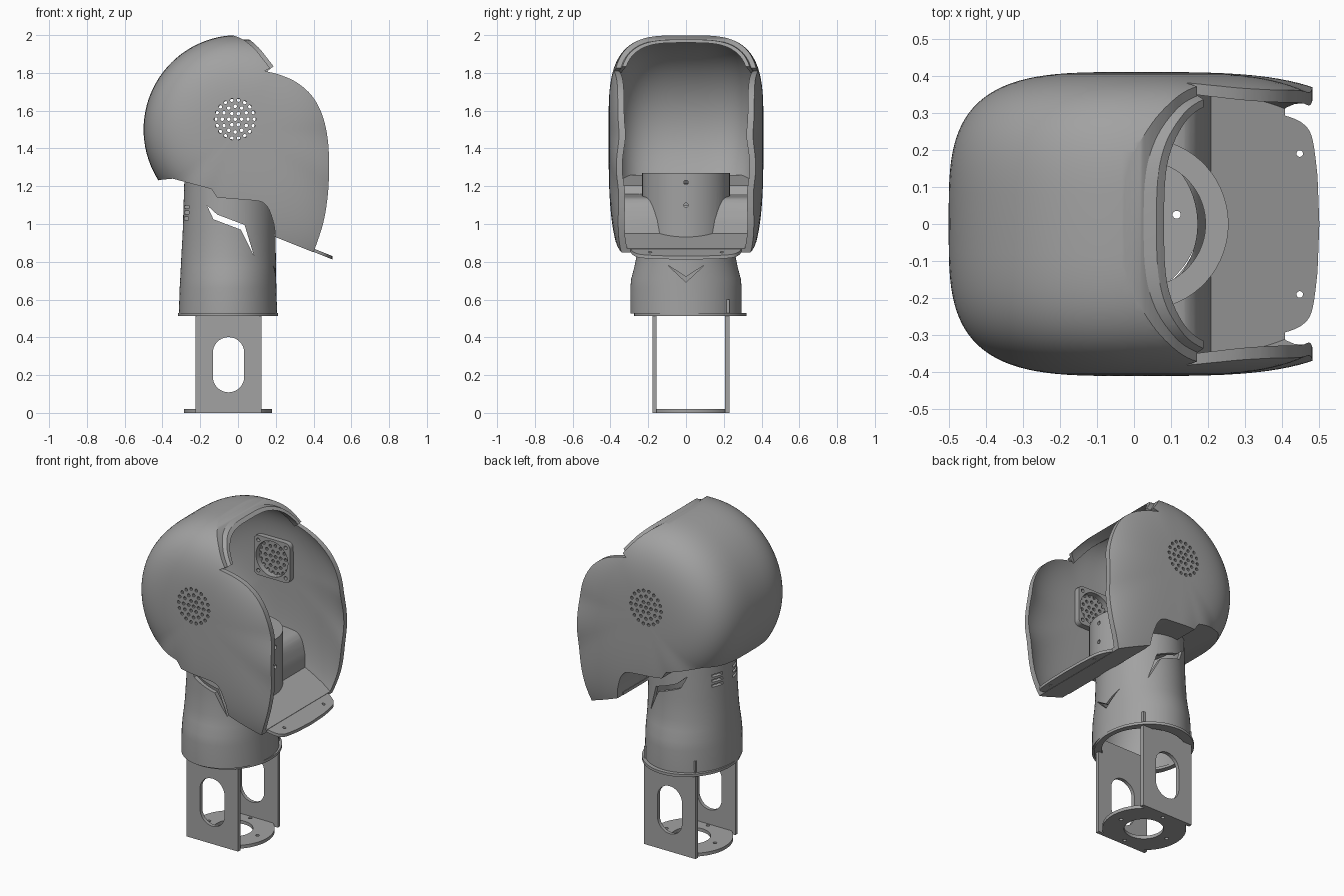
import bpy, bmesh, math
from mathutils import Vector

cube = bpy.data.objects.get("Cube")
if cube:
    bpy.data.objects.remove(cube, do_unlink=True)

grey = bpy.data.materials.new("shell grey")
grey.use_nodes = True
colour = (0.36, 0.36, 0.36, 1)
grey.diffuse_color = colour
grey.node_tree.nodes["Principled BSDF"].inputs["Base Color"].default_value = colour


def make(name, bm):
    bmesh.ops.recalc_face_normals(bm, faces=bm.faces)
    mesh = bpy.data.meshes.new(name)
    bm.to_mesh(mesh)
    bm.free()
    mesh.materials.append(grey)
    obj = bpy.data.objects.new(name, mesh)
    bpy.context.collection.objects.link(obj)
    return obj


def loft(name, rings, closed=False):
    """Skin equal-length rings; cap the ends, or join last to first."""
    bm = bmesh.new()
    vs = [[bm.verts.new(p) for p in ring] for ring in rings]
    n = len(vs[0])
    pairs = list(zip(vs, vs[1:])) + ([(vs[-1], vs[0])] if closed else [])
    for a, b in pairs:
        for i in range(n):
            bm.faces.new((a[i], a[(i + 1) % n], b[(i + 1) % n], b[i]))
    if not closed:
        bm.faces.new(vs[0])
        bm.faces.new(vs[-1])
    return make(name, bm)


def prism(name, pts, axis, lo, hi):
    place = {"x": lambda p, t: (t, p[0], p[1]),
             "y": lambda p, t: (p[0], t, p[1]),
             "z": lambda p, t: (p[0], p[1], t)}[axis]
    return loft(name, [[place(p, t) for p in pts] for t in (lo, hi)])


def circle(cx, cy, r, n=48, stretch=0):
    """Circle, or a stadium when stretched along its second axis."""
    out = []
    for i in range(n):
        a = 2 * math.pi * (i + 0.5) / n
        out.append((cx + r * math.cos(a), cy + r * math.sin(a) + math.copysign(stretch, math.sin(a))))
    return out


def boolean(obj, other, op="DIFFERENCE", keep=False):
    mod = obj.modifiers.new("cut", "BOOLEAN")
    mod.operation, mod.solver, mod.object = op, "EXACT", other
    bpy.context.view_layer.objects.active = obj
    bpy.ops.object.modifier_apply(modifier=mod.name)
    if not keep:
        bpy.data.objects.remove(other, do_unlink=True)


def curve(pts, steps=5):
    """Smooth path through the points."""
    p = [Vector(q) for q in [pts[0]] + pts + [pts[-1]]]
    out = []
    for a, b, c, d in zip(p, p[1:], p[2:], p[3:]):
        for k in range(steps):
            t = k / steps
            out.append(0.5 * (2 * b + (c - a) * t + (2 * a - 5 * b + 4 * c - d) * t * t
                              + (3 * b - a - 3 * c + d) * t ** 3))
    return [tuple(q) for q in out] + [pts[-1]]


# Head volume: superellipse sections over an egg-shaped side outline
RADII = [(-180, .5), (-140, .5), (-115, .62), (-90, .8), (-58, .95), (-30, .75), (0, .61), (60, .52), (90, .5), (180, .5)]


def radius(deg):
    for (a, ra), (b, rb) in zip(RADII, RADII[1:]):
        if a <= deg <= b:
            return ra + (rb - ra) * (1 - math.cos(math.pi * (deg - a) / (b - a))) / 2


def head_volume(name, scale, half, n=96, m=56):
    rings = []
    for j in range(m + 1):
        a = math.pi * (j + 0.02) / (m + 0.04)
        s = scale * math.sin(a) ** (2 / 3.5)
        y = half * math.copysign(abs(math.cos(a)) ** (2 / 3.5), math.cos(a))
        ring = []
        for i in range(n):
            d = -180 + 360 * i / n
            r, t = s * radius(d), math.radians(d)
            ring.append((r * math.cos(t), y, 1.5 + r * math.sin(t)))
        rings.append(ring)
    return loft(name, rings)


# Side outline of the shell
visor = curve([(-.03, 2.0), (.03, 1.975), (.09, 1.925), (.135, 1.87), (.17, 1.825)])
cheek = curve([(.14, 1.81), (.22, 1.79), (.31, 1.75), (.39, 1.68), (.445, 1.58),
               (.475, 1.45), (.482, 1.3), (.475, 1.15), (.45, 1.0), (.4, .85)])
under = [(.2, .93)] + curve([(.19, 1.0), (.165, 1.075), (.13, 1.115), (.08, 1.125)], 3) + [
    (-.11, 1.14), (-.14, 1.185), (-.345, 1.24), (-.4, 1.235)]
outline = visor + cheek + under + [(-.6, 1.2), (-.6, 2.1), (-.03, 2.1)]
raised = [(x + .008, z + .02) for x, z in [(.8, .69)] + under]
above = raised + [(-.7, 1.25), (-.7, 2.3), (.8, 2.3)]

head = head_volume("head_shell", 1, .41)
boolean(head, prism("outline_cutter", outline, "y", -.6, .6), "INTERSECT")
hollow = head_volume("hollow_cutter", .95, .385)
boolean(hollow, prism("floor_cutter", above, "y", -.7, .7), "INTERSECT")
boolean(head, hollow)
boolean(head, prism("neck_hole", circle(.023, 0, .2), "z", .7, 1.4))

# Speaker grille holes through both cheeks
SX, SZ = -.015, 1.555
for ring, count in enumerate((1, 6, 12, 18)):
    for k in range(count):
        a = 2 * math.pi * k / count
        r = ring * .034
        hole = circle(SX + r * math.cos(a), SZ + r * math.sin(a), .0095, 10)
        cutter = prism("grille_cutter", hole, "y", -.6, .6)
        if ring == k == 0:
            grille = cutter
        else:
            bm = bmesh.new()
            bm.from_mesh(grille.data)
            bm.from_mesh(cutter.data)
            bm.to_mesh(grille.data)
            bm.free()
            bpy.data.objects.remove(cutter, do_unlink=True)
boolean(head, grille)

# Inner lip along the visor opening
lip = head_volume("visor_lip", .955, .39)
boolean(lip, head_volume("lip_hollow", .925, .375))
band = [(x - .025, z - .025) for x, z in visor] + [(x + .018, z + .01) for x, z in reversed(visor)]
boolean(lip, prism("lip_band", band, "y", -.6, .6), "INTERSECT")
for y in (-.075, .075):
    boolean(lip, prism("lip_slot", [(-.018, y - .015), (.002, y - .015), (.002, y + .015), (-.018, y + .015)], "z", 1.8, 2.1))

# Speaker mounts inside each cheek
smooth = [head, lip]
for side, word in ((-1, "right"), (1, "left")):
    corners = []
    for k in range(4):
        for j in range(6):
            a = math.pi / 2 * (k + j / 5)
            c = math.pi / 2 * (k + .5)
            corners.append((SX + .13 * math.cos(c) + .03 * math.cos(a), SZ + .13 * math.sin(c) + .03 * math.sin(a)))
    mount = prism(word + "_speaker_mount", corners, "y", side * .35, side * .392)
    boolean(mount, prism("mount_hole", circle(SX, SZ, .108), "y", -.6, .6))
    for dx in (-.093, .093):
        for dz in (-.093, .093):
            boolean(mount, prism("screw_hole", circle(SX + dx, SZ + dz, .011, 12), "y", -.6, .6))
    smooth.append(mount)

# Chin plate sloping forward
half = [(.19, .335), (.39, .3)] + curve([(.4, .295), (.45, .275), (.48, .235), (.495, .13)], 4) + [(.5, 0)]
chin = prism("chin_plate", half + [(x, -y) for x, y in reversed(half[:-1])], "z", 0, .018)
for y in (-.19, .19):
    boolean(chin, prism("chin_hole", circle(.447, y, .009, 12), "z", -.1, .1))
for v in chin.data.vertices:
    v.co.z += .932 - .4 * (v.co.x - .2)
smooth.append(chin)

# Round collar standing inside the head
collar = loft("neck_collar", [[(x, y, z) for x, y in circle(.023, 0, r, 64)] for r, z in
                              ((.232, .85), (.232, 1.27), (.17, 1.27), (.17, 1.24), (.2, 1.2), (.2, .85))], True)
boolean(collar, prism("collar_trim", above, "y", -.7, .7), "INTERSECT")
for z in (1.1, 1.22):
    boolean(collar, prism("collar_hole", circle(0, z, .012, 12), "x", .1, .4))
smooth.append(collar)

# Hollow flared neck
levels = [(.525, -.053, .26, .295), (.66, -.053, .256, .295), (.71, -.052, .254, .29), (.77, -.051, .252, .274),
          (.83, -.05, .25, .262), (.95, -.047, .246, .256), (1.26, -.045, .238, .248)]


def ellipse(z, cx, rx, ry):
    return [(cx + rx * math.cos(a), ry * math.sin(a), z) for a in (2 * math.pi * i / 72 for i in range(72))]


neck = loft("neck", [ellipse(*l) for l in levels]
            + [ellipse(z, c, rx - .025, ry - .025) for z, c, rx, ry in reversed(levels)], True)
boolean(neck, prism("neck_trim", above, "y", -.7, .7))
slash = [(-.165, 1.10), (-.13, 1.025), (.015, .97), (.085, .83), (.035, .995), (-.11, 1.05)]
boolean(neck, prism("slash_cutter", slash, "y", -.6, .6))
chevron = [(-.1, .785), (0, .72), (.1, .785), (0, .692)]
boolean(neck, prism("chevron_cutter", chevron, "x", .05, .4))
for y in (-.085, .085):
    for z in (1.03, 1.06, 1.09):
        slot = [(y - .035, z - .008), (y + .035, z - .008), (y + .035, z + .008), (y - .035, z + .008)]
        boolean(neck, prism("vent_cutter", slot, "x", -.4, -.15))
smooth.append(neck)

# Neck flange
flange = prism("neck_flange", [(x, y + .023) for x, y, z in ellipse(0, -.053, .264, .297)], "z", .512, .528)
boolean(flange, prism("flange_hole", circle(-.053, .023, .235), "z", .4, .7))
smooth.append(flange)

# Mounting bracket: two slotted plates on a rounded base
for word, y in (("front", -.178), ("back", .207)):
    plate = prism(word + "_bracket_plate", [(-.225, 0), (.125, 0), (.125, .6), (-.225, .6)], "y", y, y + .022)
    boolean(plate, prism("slot_cutter", circle(-.05, .255, .083, 48, .063), "y", -.5, .5))
    smooth.append(plate)
base = prism("bracket_base", [(x, min(max(y, -.178), .229)) for x, y in circle(-.053, .025, .233, 96)], "z", 0, .02)
boolean(base, prism("base_hole", circle(-.05, .025, .11), "z", -.1, .1))
for k in range(4):
    a = math.pi / 2 * k
    hole = circle(-.05 + .165 * math.cos(a), .025 + .165 * math.sin(a), .011, 12)
    boolean(base, prism("bolt_cutter", hole, "z", -.1, .1))
smooth.append(base)

for obj in smooth:
    bpy.ops.object.select_all(action="DESELECT")
    obj.select_set(True)
    bpy.context.view_layer.objects.active = obj
    bpy.ops.object.shade_smooth_by_angle(angle=math.radians(32))
